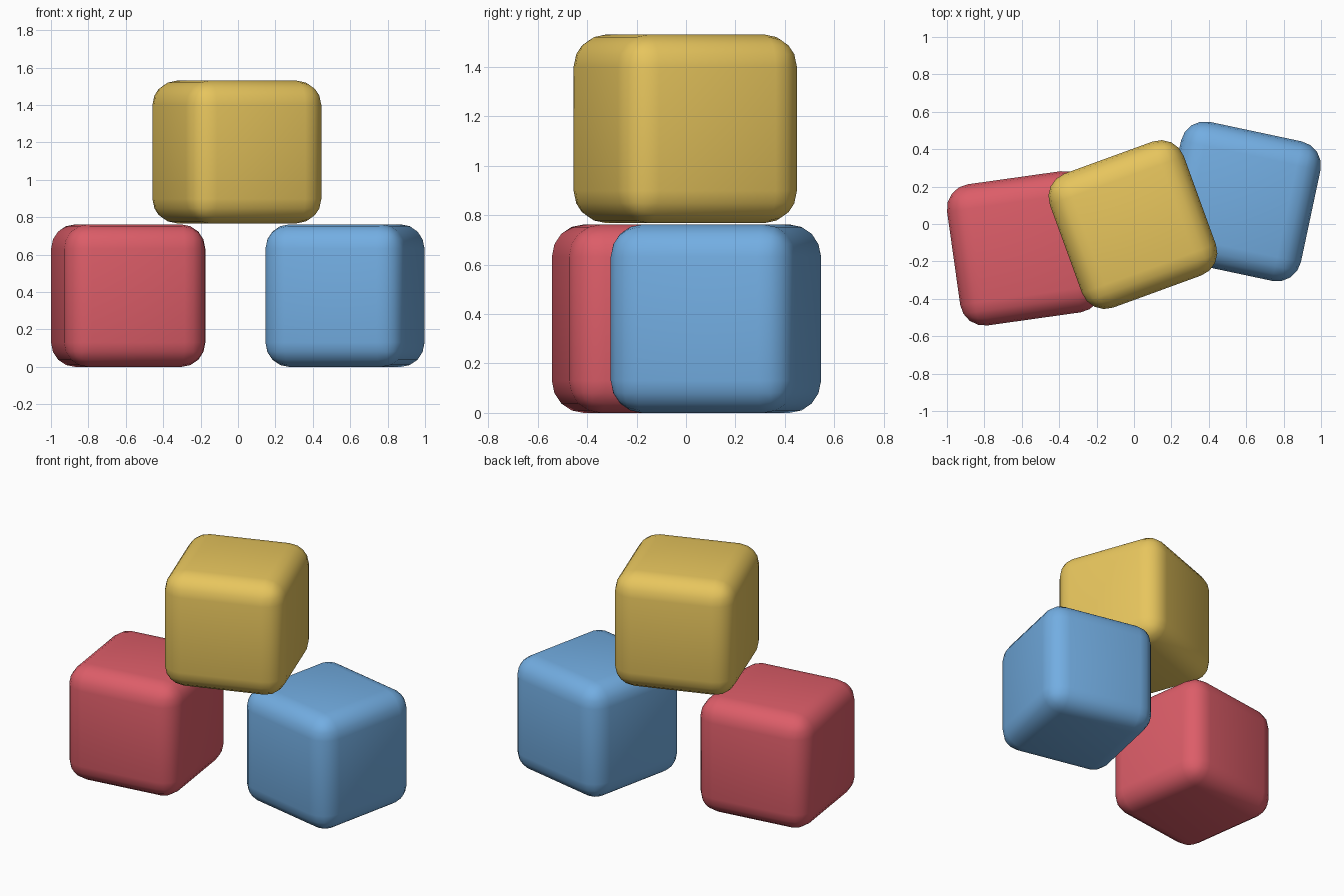
import bpy
from math import radians

if "Cube" in bpy.data.objects:
    bpy.data.objects.remove(bpy.data.objects["Cube"])

SIDE = 0.762
RADIUS = 0.13


def block(name, location, turn, color):
    """Rounded cube turned about its vertical axis."""
    bpy.ops.mesh.primitive_cube_add(size=SIDE, location=location,
                                    rotation=(0, 0, radians(turn)))
    ob = bpy.context.object
    ob.name = name
    bevel = ob.modifiers.new("rounded_edges", 'BEVEL')
    bevel.width = RADIUS
    bevel.segments = 4
    bpy.ops.object.shade_smooth()
    mat = bpy.data.materials.new(name + "_paint")
    mat.diffuse_color = (*color, 1)
    mat.use_nodes = True
    mat.node_tree.nodes["Principled BSDF"].inputs["Base Color"].default_value = mat.diffuse_color
    ob.data.materials.append(mat)
    return ob


# two blocks on the floor
block("red_block", (-0.587, -0.13, SIDE / 2), 8, (0.72, 0.11, 0.14))
block("blue_block", (0.572, 0.121, SIDE / 2), -12, (0.17, 0.42, 0.76))

# one block bridging them
block("yellow_block", (-0.006, -0.003, 1.53 - SIDE / 2), 20, (0.80, 0.56, 0.11))
